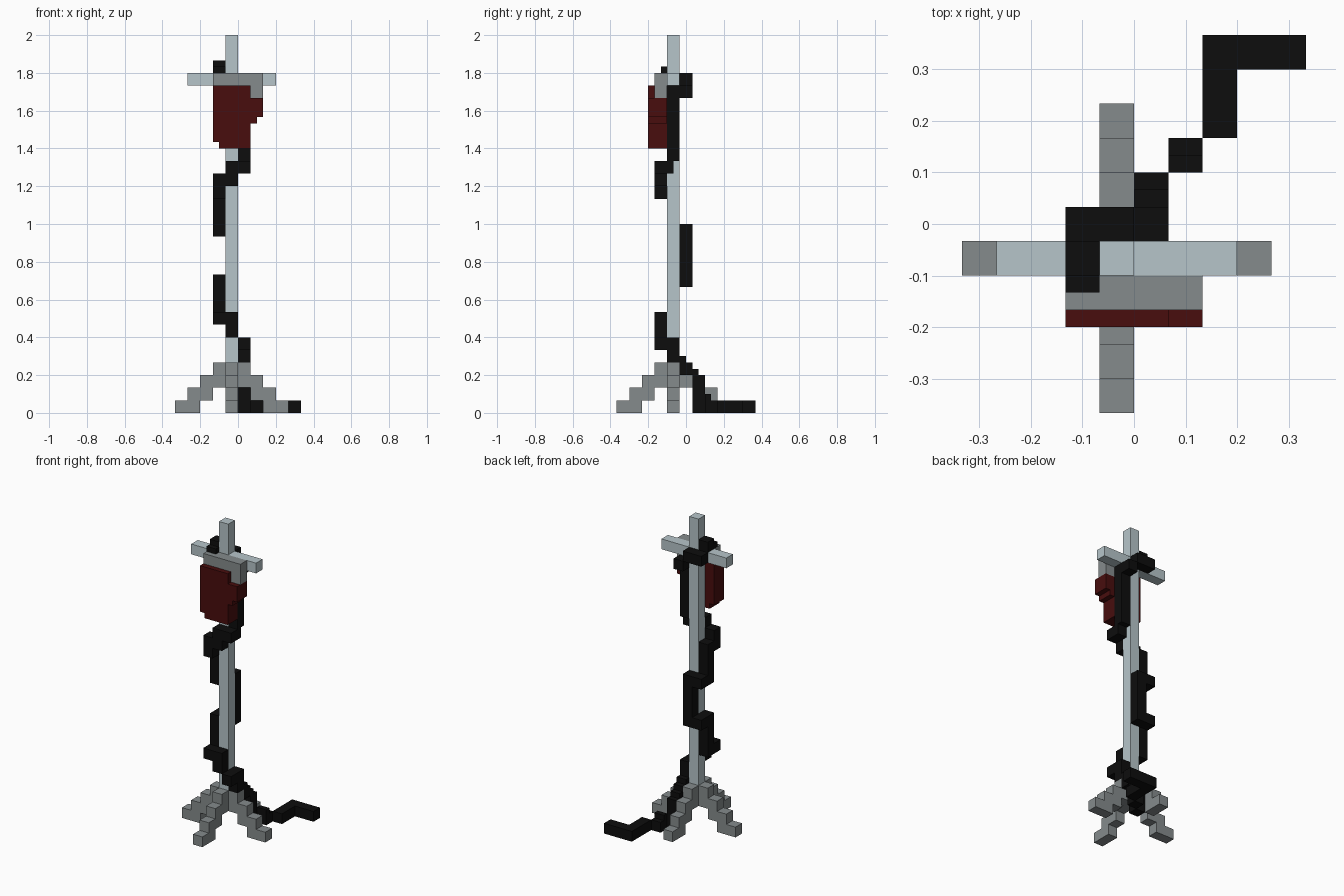
import bpy, bmesh
from mathutils import Vector

if "Cube" in bpy.data.objects:
    bpy.data.objects.remove(bpy.data.objects["Cube"])

H = 1 / 30  # half of one block; every edge lies on this grid


def material(name, rgb):
    m = bpy.data.materials.new(name)
    m.diffuse_color = (*rgb, 1)
    m.use_nodes = True
    m.node_tree.nodes["Principled BSDF"].inputs["Base Color"].default_value = m.diffuse_color
    return m


PALE = material("pale steel", (0.47, 0.56, 0.59))
GREY = material("grey metal", (0.235, 0.26, 0.265))
RED = material("dark red", (0.065, 0.004, 0.004))
BLACK = material("black rubber", (0.004, 0.004, 0.004))


def box(x0, x1, y0, y1, z0, z1):
    """Cells of a box given in half-block units."""
    return {(x, y, z) for x in range(x0, x1) for y in range(y0, y1) for z in range(z0, z1)}


def run(i, j, k0, k1):
    """A vertical run of whole blocks from layer k0 to k1."""
    return box(2 * i, 2 * i + 2, 2 * j - 1, 2 * j + 1, 2 * k0, 2 * k1 + 2)


def build(name, cells, mat):
    """Make the outer skin of a set of cells, with flat areas merged."""
    bm = bmesh.new()
    verts = {}

    def vert(p):
        if p not in verts:
            verts[p] = bm.verts.new(Vector(p) * H)
        return verts[p]

    for c in sorted(cells):
        for a in range(3):
            b, d = (a + 1) % 3, (a + 2) % 3
            for side in (0, 1):
                n = list(c)
                n[a] += 1 if side else -1
                if tuple(n) in cells:
                    continue
                loop = []
                for u, v in ((0, 0), (1, 0), (1, 1), (0, 1)):
                    p = list(c)
                    p[a] += side
                    p[b] += u
                    p[d] += v
                    loop.append(vert(tuple(p)))
                bm.faces.new(loop if side else loop[::-1])
    bmesh.ops.dissolve_limit(bm, angle_limit=0.01, verts=bm.verts[:], edges=bm.edges[:])
    me = bpy.data.meshes.new(name)
    bm.to_mesh(me)
    bm.free()
    me.materials.append(mat)
    ob = bpy.data.objects.new(name, me)
    bpy.context.collection.objects.link(ob)


# Pole and cross bar
build("pole_and_crossbar", run(-1, -1, 4, 29) | box(-8, 6, -3, -1, 52, 54), PALE)

# Four stepped legs around the pole
legs = run(-1, -1, 2, 3)
for dx, dy in ((1, 0), (-1, 0), (0, 1), (0, -1)):
    for step, (k0, k1) in enumerate(((2, 3), (1, 2), (0, 1), (0, 0)), 1):
        legs |= run(-1 + dx * step, -1 + dy * step, k0, k1)
build("base_legs", legs, GREY)

# Clip holding the bag
build("bag_clip", box(-4, 4, -5, -3, 52, 54) | box(2, 4, -5, -3, 50, 52), GREY)

# Fluid bag, wider at the top and tapering on one side: x0, x1, z0, z1
bag = set()
for x0, x1, z0, z1 in ((-4, 2, 50, 52), (-4, 4, 47, 50), (-4, 3, 46, 47),
                       (-4, 2, 43, 46), (-3, 2, 42, 43)):
    bag |= box(x0, x1, -6, -3, z0, z1)
build("fluid_bag", bag, RED)

# Tube: over the cross bar, winding round the pole, then along the floor
tube = set()
for r in ((-2, -1, 27, 27), (-2, 0, 26, 26), (-1, 0, 26, 26), (0, 0, 25, 25),
          (0, -1, 20, 25), (0, -2, 19, 19), (-1, -2, 18, 19), (-2, -2, 17, 18),
          (-2, -1, 14, 17), (-2, 0, 14, 14), (-1, 0, 10, 14), (-2, 0, 10, 10),
          (-2, -1, 7, 10), (-2, -2, 7, 7), (-1, -2, 6, 7), (0, -2, 5, 5),
          (0, -1, 4, 5), (0, 0, 3, 3), (0, 1, 0, 2), (1, 2, 0, 0),
          (2, 3, 0, 0), (2, 4, 0, 0), (2, 5, 0, 0), (3, 5, 0, 0), (4, 5, 0, 0)):
    tube |= run(*r)
# Small half-block joints along the tube
tube |= box(-4, -2, -4, -3, 54, 55) | box(0, 2, -3, -2, 38, 40)
tube |= box(0, 2, -1, 0, 8, 9) | box(0, 2, 1, 2, 6, 7) | box(2, 4, 3, 4, 2, 3)
build("tube", tube, BLACK)
